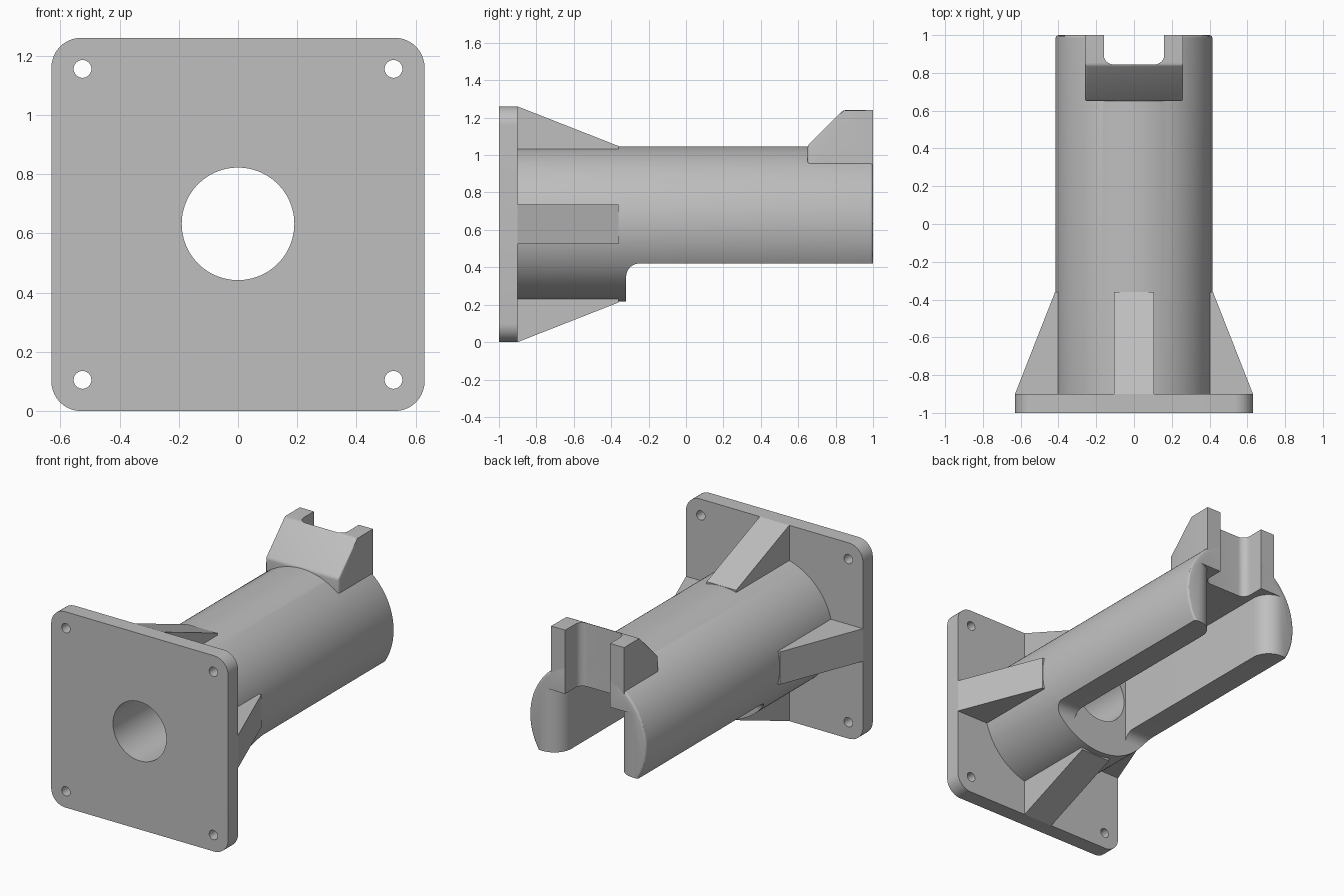
import bpy, bmesh
from math import sin, cos, pi, radians
from mathutils import Matrix, Vector

if "Cube" in bpy.data.objects:
    bpy.data.objects.remove(bpy.data.objects["Cube"])

AXIS_Z = 0.632      # height of the tube axis
PLATE_Y = -0.9      # back face of the mounting plate
HALF = 0.63         # half width of the plate

grey = bpy.data.materials.new("plain_grey")
grey.use_nodes = True
grey.diffuse_color = (0.52, 0.52, 0.52, 1)
grey.node_tree.nodes["Principled BSDF"].inputs["Base Color"].default_value = grey.diffuse_color


def arc(cx, cy, r, start, end, steps=10):
    angles = [radians(start + (end - start) * i / steps) for i in range(steps + 1)]
    return [(cx + r * cos(a), cy + r * sin(a)) for a in angles]


def circle(cx, cy, r, sides=96):
    return arc(cx, cy, r, 0, 360, sides)[:-1]


def prism(name, outline, axis, lo, hi):
    """Extrude a flat outline along one axis."""
    place = {"X": lambda a, b: (lo, a, b),
             "Y": lambda a, b: (a, lo, b),
             "Z": lambda a, b: (a, b, lo)}[axis]
    bm = bmesh.new()
    face = bm.faces.new([bm.verts.new(place(a, b)) for a, b in outline])
    grown = bmesh.ops.extrude_face_region(bm, geom=[face])["geom"]
    step = Vector([hi - lo if axis == c else 0 for c in "XYZ"])
    bmesh.ops.translate(bm, vec=step, verts=[v for v in grown if isinstance(v, bmesh.types.BMVert)])
    bmesh.ops.recalc_face_normals(bm, faces=bm.faces)
    mesh = bpy.data.meshes.new(name)
    bm.to_mesh(mesh)
    bm.free()
    mesh.materials.append(grey)
    obj = bpy.data.objects.new(name, mesh)
    bpy.context.collection.objects.link(obj)
    return obj


def bevel(obj, width, rule):
    bm = bmesh.new()
    bm.from_mesh(obj.data)
    edges = [e for e in bm.edges if rule(e)]
    bmesh.ops.bevel(bm, geom=edges, offset=width, segments=3, profile=0.5, affect="EDGES")
    bm.to_mesh(obj.data)
    bm.free()


def cut(obj, cutters):
    bpy.context.view_layer.objects.active = obj
    for cutter in cutters:
        mod = obj.modifiers.new("cut", "BOOLEAN")
        mod.operation, mod.solver, mod.object = "DIFFERENCE", "EXACT", cutter
        bpy.ops.object.modifier_apply(modifier=mod.name)


def finish(obj):
    obj.data.shade_smooth()
    obj.data.set_sharp_from_angle(angle=radians(30))


# Cutters: bore, channel flared at its mouth, open underside, top notch
bore = prism("bore_cutter", circle(0, AXIS_Z, 0.19), "Y", -1.2, 1.2)

side = [(0.2, -0.32)] + arc(0.32, 0.88, 0.12, 180, 90) + [(0.32, 1.2)]
mirrored = [(-x, y) for x, y in reversed(side)]
channel = prism("channel_cutter", side + mirrored, "Z", -0.2, 0.83)

underside = prism("underside_cutter",
                  [(-0.32, -0.2)] + arc(-0.25, 0.35, 0.07, 180, 90) + [(1.2, 0.42), (1.2, -0.2)],
                  "X", -0.7, 0.7)

side = arc(0.11, 0.895, 0.05, -90, 0) + [(0.16, 1.2)]
mirrored = [(-x, y) for x, y in reversed(side)]
notch = prism("notch_cutter", side + mirrored, "Z", 0.5, 1.5)

# Mounting plate with rounded corners, bore and four screw holes
corner = HALF - 0.1
outline = []
for i, (sx, sz) in enumerate([(1, 1), (-1, 1), (-1, -1), (1, -1)]):
    outline += arc(sx * corner, HALF + sz * corner, 0.1, 90 * i, 90 * i + 90)
plate = prism("mounting_plate", outline, "Y", -1, PLATE_Y)
screws = [prism("screw_cutter", circle(sx * 0.525, HALF + sz * 0.525, 0.03, 32), "Y", -1.2, -0.7)
          for sx in (-1, 1) for sz in (-1, 1)]
cut(plate, [bore] + screws)

# Tube with a softened rim, opened from below
tube = prism("tube", circle(0, AXIS_Z, 0.415, 128), "Y", PLATE_Y, 1)
bevel(tube, 0.015, lambda e: all(v.co.y > 0.99 for v in e.verts))
cut(tube, [underside, channel, bore, notch])

# Fork-shaped bracket on top of the tube end
bracket = prism("top_bracket",
                [(0.65, 0.88), (0.65, 1.05), (0.84, 1.24), (1, 1.24), (1, 0.83), (0.8, 0.83)],
                "X", -0.26, 0.26)
bevel(bracket, 0.012, lambda e: all(v.co.z > 0.86 and v.co.y < 0.9 for v in e.verts))
cut(bracket, [notch])

# Four tapered ribs around the tube
ribs = []
for i, name in enumerate(["top_rib", "right_rib", "bottom_rib", "left_rib"]):
    rib = prism(name, [(PLATE_Y, 0.3), (PLATE_Y, HALF), (-0.36, 0.418), (-0.36, 0.3)],
                "X", -0.105, 0.105)
    rib.data.transform(Matrix.Translation((0, 0, HALF)) @ Matrix.Rotation(-i * pi / 2, 4, "Y"))
    ribs.append(rib)

for cutter in [bore, channel, underside, notch] + screws:
    bpy.data.objects.remove(cutter)
for part in [plate, tube, bracket] + ribs:
    finish(part)
